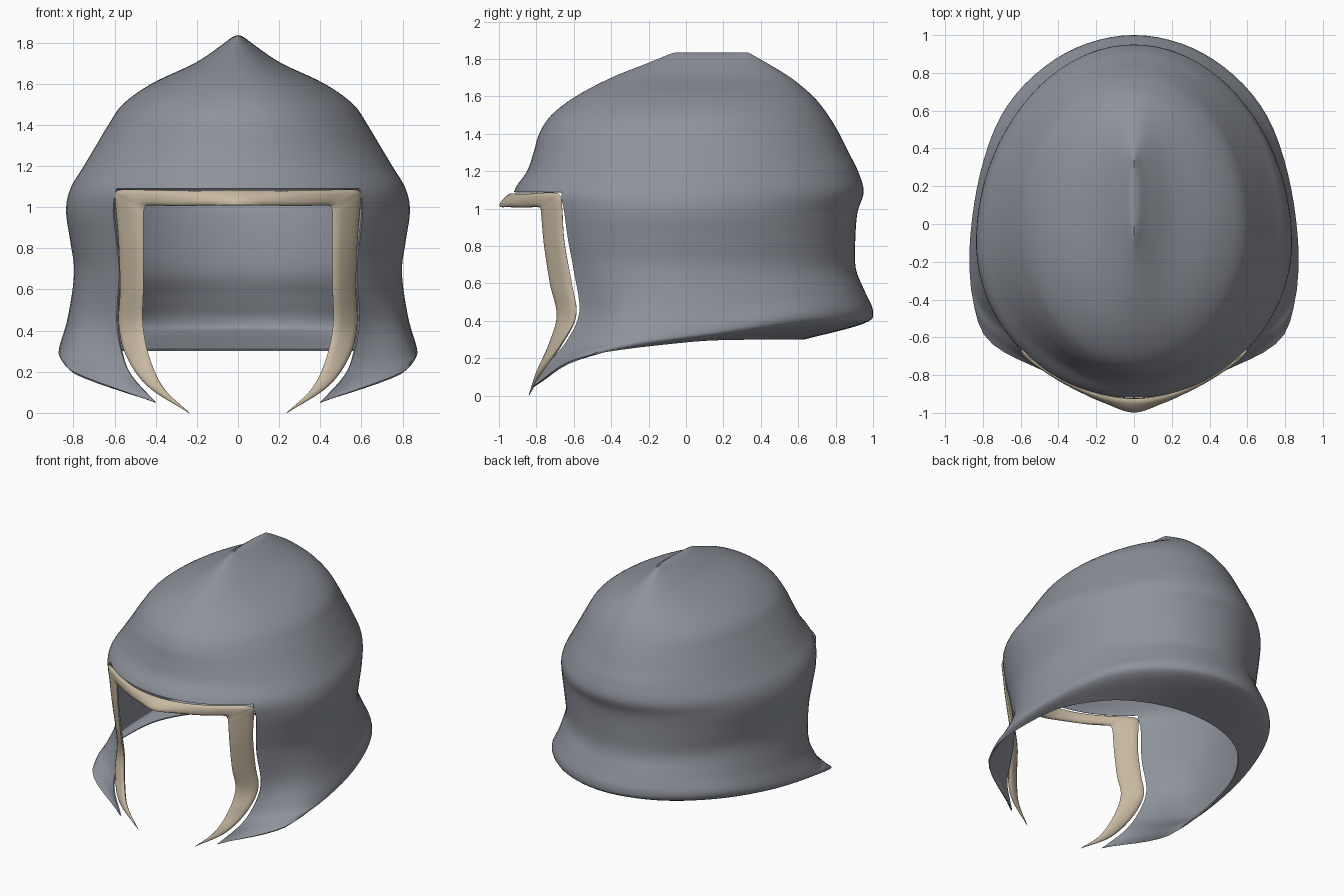
import bpy
import math
from mathutils import Vector

if "Cube" in bpy.data.objects:
    bpy.data.objects.remove(bpy.data.objects["Cube"], do_unlink=True)

BROW_COLS, SIDE_COLS, STEPS = 14, 32, 5
EDGE_ANGLE = math.radians(46.5)


def make_material(name, color, roughness):
    mat = bpy.data.materials.new(name)
    mat.use_nodes = True
    mat.diffuse_color = color
    bsdf = mat.node_tree.nodes["Principled BSDF"]
    bsdf.inputs["Base Color"].default_value = color
    bsdf.inputs["Roughness"].default_value = roughness
    return mat


def spline(points, t, mirror_start=False, mirror_end=False):
    """Smooth curve through the points; t runs from 0 to len - 1."""
    i = min(int(t), len(points) - 2)
    f = t - i
    flip = Vector((-1, 1, 1))
    b, c = points[i], points[i + 1]
    if i > 0:
        a = points[i - 1]
    else:
        a = c * flip if mirror_start else 2 * b - c
    if i + 2 < len(points):
        d = points[i + 2]
    else:
        d = b * flip if mirror_end else 2 * c - b
    return b + 0.5 * f * ((c - a) + f * ((2 * a - 5 * b + 4 * c - d)
                          + f * (3 * (b - c) + d - a)))


def finish(name, verts, faces, mat, thickness=0):
    """Make a half mesh, mirror it, thicken it if asked and smooth it."""
    mesh = bpy.data.meshes.new(name)
    mesh.from_pydata(verts, [], faces)
    mesh.materials.append(mat)
    obj = bpy.data.objects.new(name, mesh)
    bpy.context.collection.objects.link(obj)
    bpy.ops.object.select_all(action="DESELECT")
    obj.select_set(True)
    bpy.context.view_layer.objects.active = obj
    mirror = obj.modifiers.new("mirror", "MIRROR")
    mirror.merge_threshold = 0.0005
    bpy.ops.object.modifier_apply(modifier="mirror")
    if thickness:
        solid = obj.modifiers.new("thickness", "SOLIDIFY")
        solid.thickness = thickness
        solid.offset = -1
        bpy.ops.object.modifier_apply(modifier="thickness")
    bpy.ops.object.shade_smooth_by_angle(angle=math.radians(50))
    return obj


steel = make_material("steel grey", (0.27, 0.29, 0.325, 1), 0.5)
cream = make_material("cream trim", (0.57, 0.485, 0.36, 1), 0.6)

# Shell rings: height, half width, front, back, widest point
RINGS = [
    (1.836, 0, -.05, .33, .14),
    (1.825, .03, -.09, .35, .14),
    (1.78, .09, -.2, .43, .13),
    (1.7, .21, -.4, .56, .1),
    (1.6, .42, -.59, .68, .06),
    (1.5, .56, -.72, .76, .02),
    (1.4, .63, -.785, .82, -.02),
    (1.3, .69, -.815, .87, -.05),
    (1.2, .75, -.85, .92, -.08),
    (1.09, .815, -.92, .95, -.1),
    (.98, .836, -.9, .917, -.1),
    (.83, .815, -.87, .905, -.1),
    (.68, .797, -.83, .908, -.1),
]
BROW_RING = 9

# Flared lower edge, each from face opening round to the back
LOWER = [
    [(.59, -.57, .45), (.79, -.3, .46), (.815, .09, .48),
     (.665, .55, .53), (.365, .855, .56), (0, .955, .56)],
    [(.565, -.64, .29), (.835, -.37, .3), (.848, .09, .35),
     (.7, .58, .425), (.39, .89, .445), (0, 1, .45)],
    [(.515, -.735, .175), (.835, -.46, .25), (.84, .06, .31),
     (.675, .55, .365), (.37, .845, .38), (0, .95, .385)],
    [(.4, -.82, .05), (.81, -.56, .205), (.8, 0, .285),
     (.62, .36, .3), (.35, .56, .3), (0, .63, .3)],
]


def ring_point(ring, angle):
    z, w, front, back, mid = ring
    c = math.cos(angle)
    y = mid - c * ((mid - front) if c > 0 else (back - mid))
    return Vector((w * math.sin(angle), y, z))


angles = [EDGE_ANGLE * j / BROW_COLS for j in range(BROW_COLS)]
angles += [EDGE_ANGLE + (math.pi - EDGE_ANGLE) * j / SIDE_COLS
           for j in range(SIDE_COLS + 1)]
rows = [[ring_point(r, a) for a in angles] for r in RINGS]
for controls in LOWER:
    pts = [Vector(p) for p in controls]
    side = [spline(pts, (len(pts) - 1) * j / SIDE_COLS, mirror_end=True)
            for j in range(SIDE_COLS + 1)]
    rows.append([side[0]] * BROW_COLS + side)

# Helmet shell: full dome, open face below the brow
columns = len(angles)
levels = (len(rows) - 1) * STEPS
meridians = [list(m) for m in zip(*rows)]
index, verts, faces = {}, [], []
for i in range(levels + 1):
    for j in range(columns):
        if i <= BROW_RING * STEPS or j >= BROW_COLS:
            index[i, j] = len(verts)
            p = spline(meridians[j], i / STEPS)
            if j in (0, columns - 1):
                p.x = 0
            verts.append(p)
for i in range(levels):
    for j in range(columns - 1):
        quad = [(i, j), (i + 1, j), (i + 1, j + 1), (i, j + 1)]
        if all(q in index for q in quad):
            faces.append([index[q] for q in quad])
finish("helmet_shell", verts, faces, steel, 0.01)

# Face trim: band between an outer and an inner edge, ending in a point
OUTER = [(0, -.925, 1.08), (.2, -.895, 1.08), (.4, -.81, 1.083),
         (.56, -.705, 1.085), (.598, -.67, 1.065), (.595, -.662, 1),
         (.58, -.65, .82), (.573, -.61, .6), (.58, -.588, .43),
         (.545, -.665, .28), (.44, -.77, .13), (.24, -.84, 0)]
INNER = [(0, -.995, 1.01), (.14, -.945, 1.008), (.3, -.865, 1.005),
         (.43, -.79, 1.008), (.455, -.775, .99), (.46, -.772, .95),
         (.46, -.758, .8), (.46, -.728, .6), (.462, -.69, .43),
         (.43, -.73, .27), (.36, -.795, .12), (.235, -.842, 0)]
outer = [Vector(p) for p in OUTER]
inner = [Vector(p) for p in INNER]
SECTION, LENGTH = 12, 88
pairs = []
for k in range(LENGTH + 1):
    t = (len(outer) - 1) * k / LENGTH
    pairs.append((spline(outer, t, mirror_start=True),
                  spline(inner, t, mirror_start=True)))
verts, faces = [], []
for k, (o, i) in enumerate(pairs):
    before, after = pairs[max(k - 1, 0)], pairs[min(k + 1, LENGTH)]
    along = after[0] + after[1] - before[0] - before[1]
    if k == 0:
        along = Vector((1, 0, 0))
    half = (o - i) / 2
    normal = along.cross(half).normalized()
    depth = min(0.018, half.length * 0.35)
    for s in range(SECTION):
        a = math.tau * s / SECTION
        c, d = math.cos(a), math.sin(a)
        d = math.copysign(abs(d) ** 0.7, d)
        verts.append((o + i) / 2 + half * c + normal * depth * d)
for k in range(LENGTH):
    for s in range(SECTION):
        n = (s + 1) % SECTION
        a, b = k * SECTION, (k + 1) * SECTION
        faces.append([a + s, a + n, b + n, b + s])
faces.append([LENGTH * SECTION + s for s in range(SECTION)])
trim = finish("face_trim", verts, faces, cream)

# Point the trim surface outward
bpy.ops.object.mode_set(mode="EDIT")
bpy.ops.mesh.select_all(action="SELECT")
bpy.ops.mesh.normals_make_consistent(inside=False)
bpy.ops.object.mode_set(mode="OBJECT")
